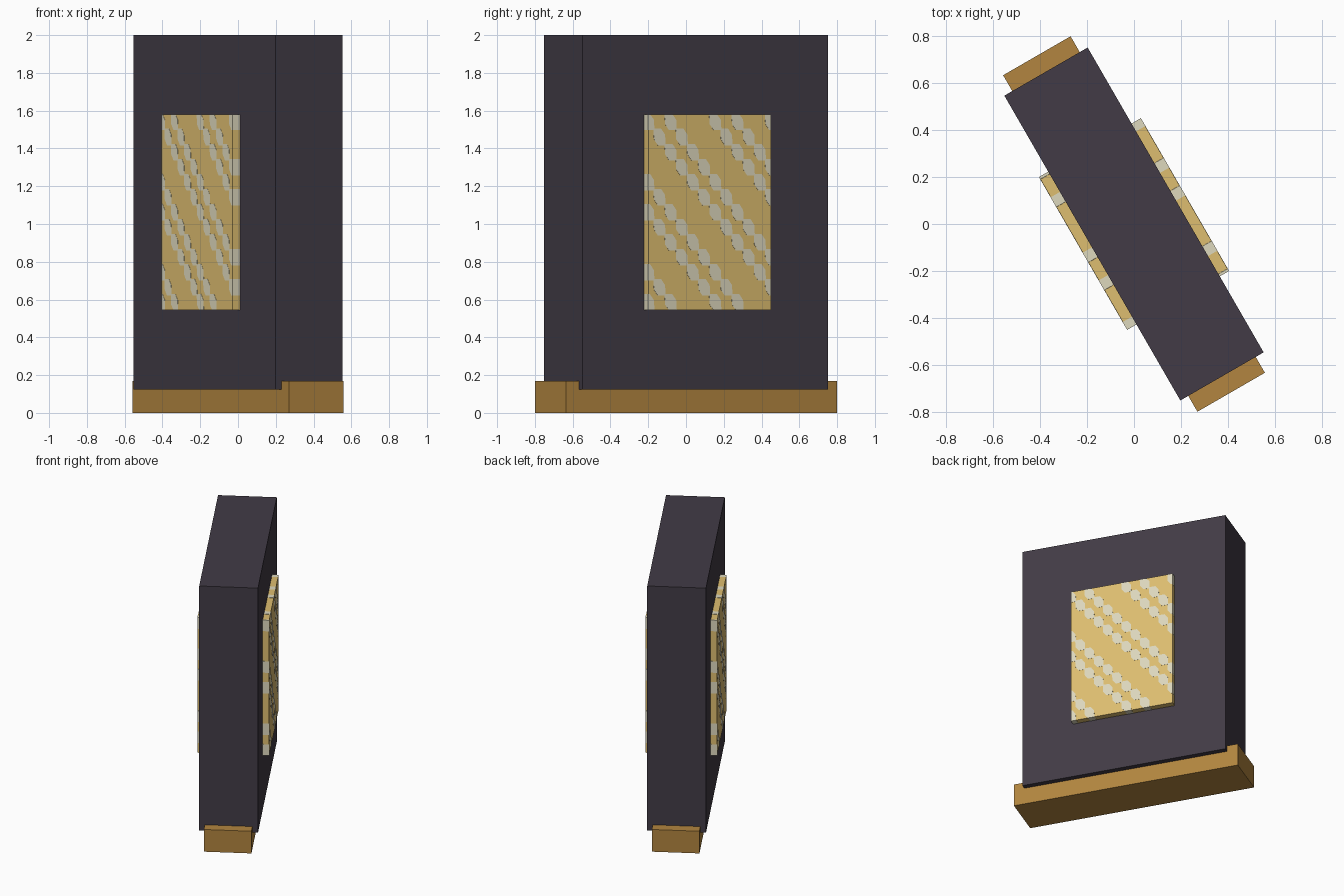
import bpy, bmesh, math

cube = bpy.data.objects.get("Cube")
if cube:
    bpy.data.objects.remove(cube)

TURN = math.radians(-60)


def material(name, rgb):
    m = bpy.data.materials.new(name)
    m.use_nodes = True
    colour = (*rgb, 1)
    m.diffuse_color = colour
    m.node_tree.nodes["Principled BSDF"].inputs["Base Color"].default_value = colour
    return m


def make_object(name, bm, mat):
    bmesh.ops.recalc_face_normals(bm, faces=bm.faces)
    mesh = bpy.data.meshes.new(name)
    bm.to_mesh(mesh)
    bm.free()
    mesh.materials.append(mat)
    ob = bpy.data.objects.new(name, mesh)
    ob.rotation_euler.z = TURN
    bpy.context.collection.objects.link(ob)
    return ob


def box(name, half_x, half_y, low, high, mat):
    bm = bmesh.new()
    bmesh.ops.create_cube(bm, size=2)
    for v in bm.verts:
        v.co.x *= half_x
        v.co.y *= half_y
        v.co.z = high if v.co.z > 0 else low
    return make_object(name, bm, mat)


dark = material("dark plum", (0.054, 0.044, 0.061))
wood = material("brown wood", (0.445, 0.235, 0.05))
gold = material("pale gold", (0.73, 0.515, 0.162))
cream = material("cream", (0.73, 0.69, 0.515))

# Upright slab, its foot and the raised panel on both broad sides
HALF, DEPTH, LOW, HIGH = 0.375, 0.25, 0.545, 1.58
box("upright_slab", 0.75, 0.205, 0.125, 2, dark)
box("foot", 0.828, 0.166, 0, 0.17, wood)
box("raised_panel", HALF, DEPTH, LOW, HIGH, gold)

# Chains of six-sided cream spots running diagonally over the panel
COLS, ROWS, SKIN = 11, 13, 0.001
STEP_X, STEP_Z = 2 * HALF / COLS, (HIGH - LOW) / ROWS
SPOT = [(-.55, .55), (.15, .55), (.5, .15), (.55, -.55), (-.15, -.55), (-.5, -.15)]


def clamp(value, low, high):
    return max(low - SKIN, min(high + SKIN, value))


def add_spot(bm, side, col, row):
    ring = []
    for a, b in SPOT:
        x = clamp(HALF - (col + a) * STEP_X, -HALF, HALF)
        z = clamp(HIGH - (row + 0.5 - b) * STEP_Z, LOW, HIGH)
        ring.append((x * side, z))
    inner = [bm.verts.new((x, side * 0.2, z)) for x, z in ring]
    outer = [bm.verts.new((x, side * (DEPTH + SKIN), z)) for x, z in ring]
    bm.faces.new(inner)
    bm.faces.new(outer)
    for i in range(len(ring)):
        k = (i + 1) % len(ring)
        bm.faces.new((inner[i], inner[k], outer[k], outer[i]))


for side, name in ((1, "back_panel_spots"), (-1, "front_panel_spots")):
    bm = bmesh.new()
    for col in range(COLS + 1):
        for row in range(ROWS):
            diagonal = col - row
            if diagonal % 6 in (0, 2) or diagonal == COLS:
                add_spot(bm, side, col, row)
    bmesh.ops.dissolve_degenerate(bm, dist=0.0001, edges=bm.edges)
    make_object(name, bm, cream)
